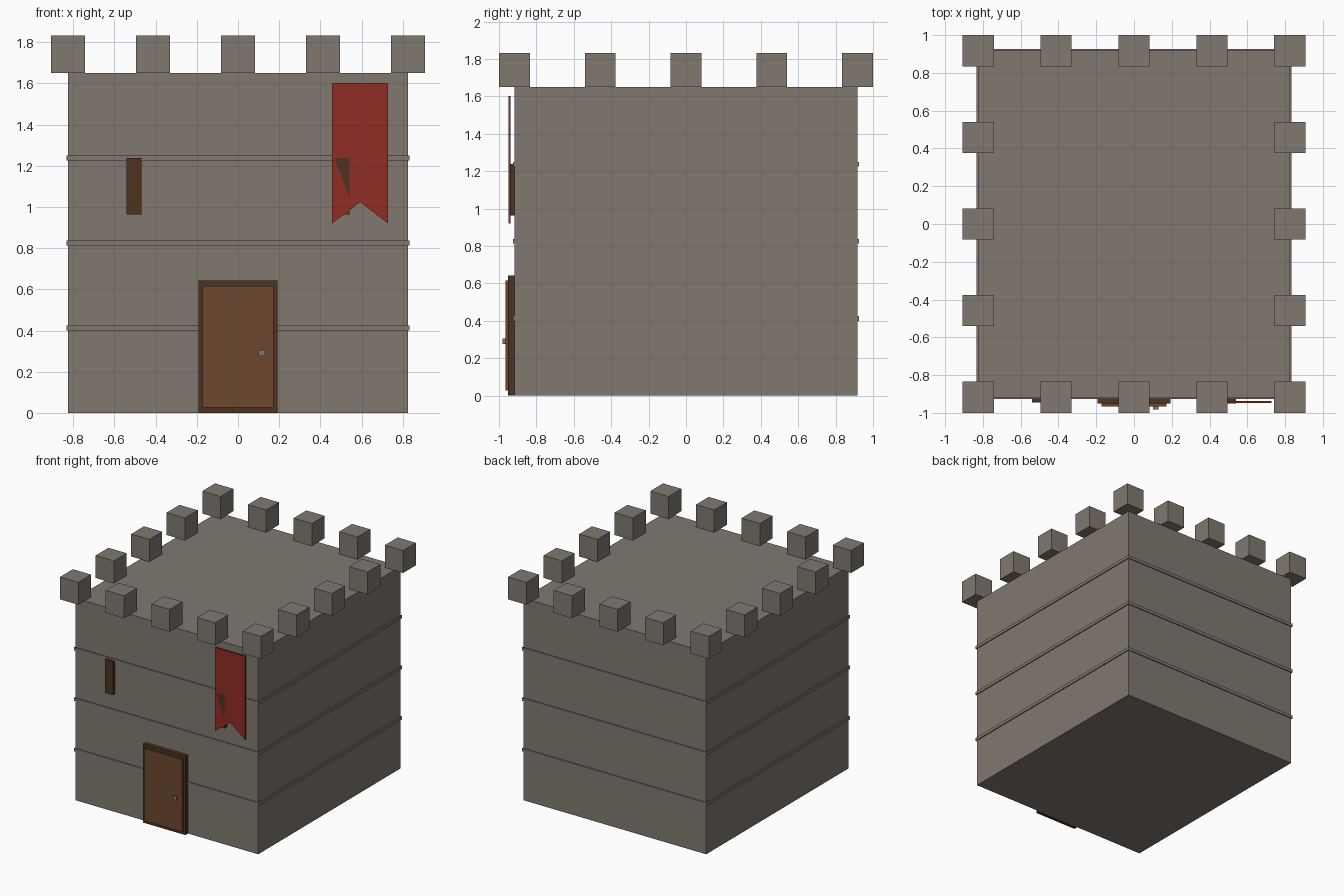
import bpy
import bmesh

cube = bpy.data.objects.get("Cube")
if cube:
    bpy.data.objects.remove(cube, do_unlink=True)


def material(name, rgb):
    mat = bpy.data.materials.new(name)
    mat.use_nodes = True
    color = (*rgb, 1.0)
    mat.diffuse_color = color
    mat.node_tree.nodes["Principled BSDF"].inputs["Base Color"].default_value = color
    return mat


stone = material("stone", (0.215, 0.19, 0.162))
dark_wood = material("dark wood", (0.074, 0.032, 0.014))
door_wood = material("door wood", (0.153, 0.065, 0.026))
red_cloth = material("red cloth", (0.28, 0.025, 0.018))


def finish(name, bm, mat):
    bmesh.ops.recalc_face_normals(bm, faces=bm.faces)
    mesh = bpy.data.meshes.new(name)
    bm.to_mesh(mesh)
    bm.free()
    mesh.materials.append(mat)
    obj = bpy.data.objects.new(name, mesh)
    bpy.context.collection.objects.link(obj)
    return obj


def box(name, mat, x, y, z):
    """Box from (low, high) ranges along each axis."""
    bm = bmesh.new()
    bmesh.ops.create_cube(bm, size=1)
    for v in bm.verts:
        v.co = [r[0] if c < 0 else r[1] for c, r in zip(v.co, (x, y, z))]
    return finish(name, bm, mat)


def plate(name, mat, outline, front, back):
    """Flat (x, z) outline extruded along y."""
    bm = bmesh.new()
    face = bm.faces.new([bm.verts.new((x, front, z)) for x, z in outline])
    ext = bmesh.ops.extrude_face_region(bm, geom=[face], use_keep_orig=True)
    for v in ext["geom"]:
        if isinstance(v, bmesh.types.BMVert):
            v.co.y = back
    return finish(name, bm, mat)


W, D, H = 0.825, 0.9175, 1.65   # half width, half depth, wall height
M = 0.0825                      # half merlon size

# Tower body and string courses
box("tower_body", stone, (-W, W), (-D, D), (0, H))
for i in range(1, 4):
    z = H * i / 4
    box(f"stone_band_{i}", stone, (-W - 0.008, W + 0.008),
        (-D - 0.008, D + 0.008), (z - 0.0125, z + 0.0125))

# Merlons around the roof edge
for i in range(-2, 3):
    for j in range(-2, 3):
        if max(abs(i), abs(j)) == 2:
            x, y = W * i / 2, D * j / 2
            box("merlon", stone, (x - M, x + M), (y - M, y + M), (H, H + 0.183))

# Door with frame and knob
box("door_frame", dark_wood, (-0.192, 0.192), (-0.951, -D), (0, 0.643))
box("door", door_wood, (-0.172, 0.172), (-0.965, -0.94), (0.026, 0.616))
box("door_knob", stone, (0.1, 0.13), (-0.981, -0.96), (0.276, 0.306))

# Narrow windows
for side, x in (("right", -0.505), ("left", 0.505)):
    box(f"window_{side}", dark_wood, (x - 0.036, x + 0.036),
        (-0.945, -D), (0.963, 1.237))

# Swallowtail banner, with the window corner showing through
plate("banner", red_cloth, [(0.457, 1.603), (0.729, 1.603), (0.729, 0.92),
                            (0.593, 1.024), (0.457, 0.92)], -0.948, -0.938)
plate("window_corner", dark_wood, [(0.469, 1.237), (0.541, 1.237), (0.541, 1.045)],
      -0.949, -0.945)
